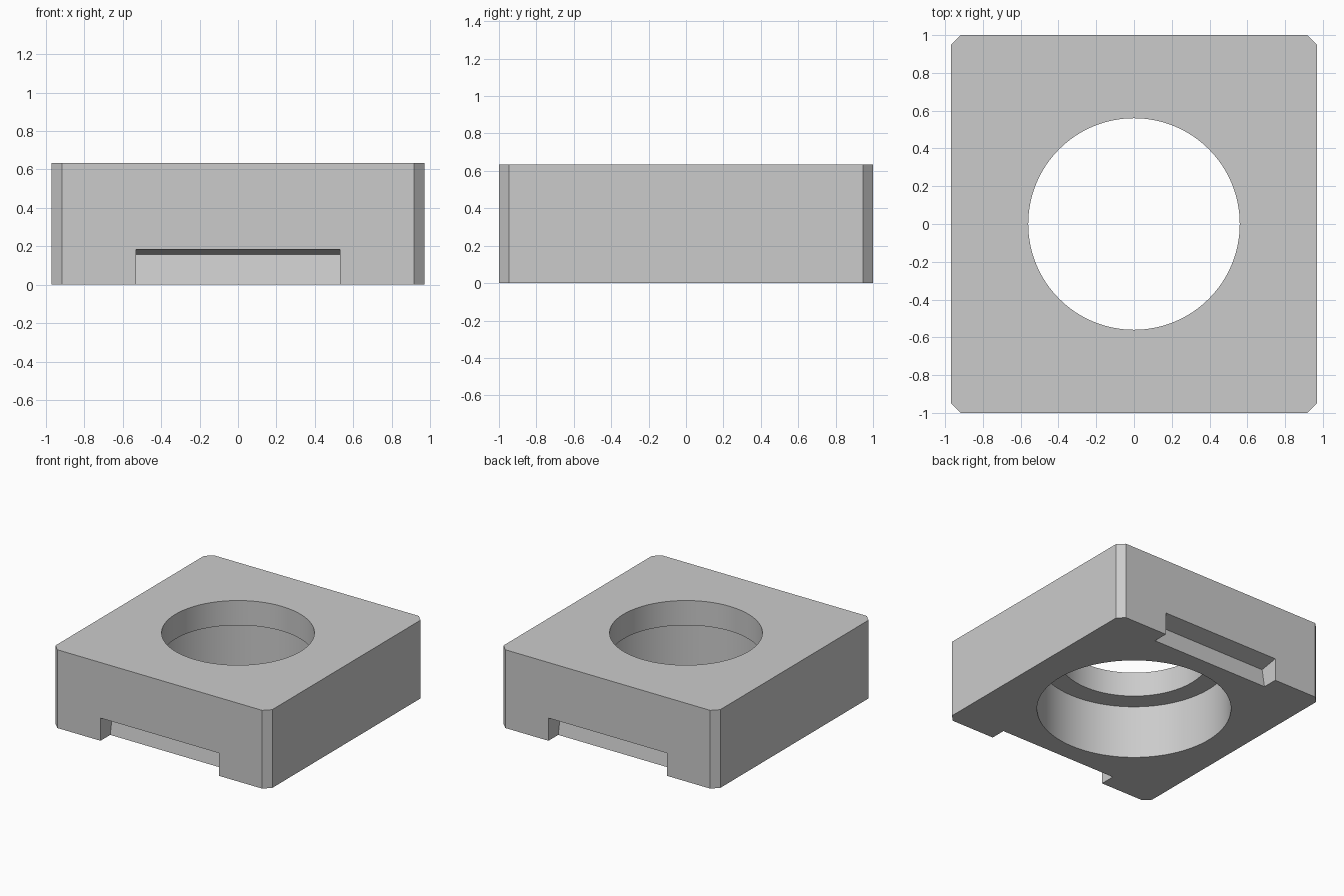
import bpy
import bmesh
import math
from mathutils import Matrix

cube = bpy.data.objects.get("Cube")
if cube:
    bpy.data.objects.remove(cube, do_unlink=True)

HALF_X, HALF_Y, HEIGHT, CHAMFER = 0.97, 1.0, 0.633, 0.053
BORE_R, COUNTERBORE_R, LEDGE_Z = 0.56, 0.72, 0.433
SLOT_HALF, TILT = 0.53, math.radians(10)

grey = bpy.data.materials.new("plain grey")
grey.use_nodes = True
colour = (0.6, 0.6, 0.6, 1)
grey.diffuse_color = colour
grey.node_tree.nodes["Principled BSDF"].inputs["Base Color"].default_value = colour


def make_object(name, bm):
    bmesh.ops.recalc_face_normals(bm, faces=bm.faces)
    mesh = bpy.data.meshes.new(name)
    bm.to_mesh(mesh)
    bm.free()
    mesh.materials.append(grey)
    obj = bpy.data.objects.new(name, mesh)
    bpy.context.collection.objects.link(obj)
    return obj


def prism(name, profile, direction):
    """Extrude a closed outline along a direction."""
    bm = bmesh.new()
    face = bm.faces.new([bm.verts.new(p) for p in profile])
    result = bmesh.ops.extrude_face_region(bm, geom=[face], use_keep_orig=True)
    verts = [v for v in result["geom"] if isinstance(v, bmesh.types.BMVert)]
    bmesh.ops.translate(bm, verts=verts, vec=direction)
    return make_object(name, bm)


def cylinder(name, radius, bottom, top):
    bm = bmesh.new()
    bmesh.ops.create_cone(bm, cap_ends=True, segments=128, radius1=radius,
                          radius2=radius, depth=top - bottom,
                          matrix=Matrix.Translation((0, 0, (top + bottom) / 2)))
    return make_object(name, bm)


def slot(name, side):
    """Tilted box: roof slopes down inwards, back wall leans outwards below."""
    inner_y, inner_z, reach, drop = HALF_Y - 0.152, 0.157, 0.4, 0.25
    c, s = math.cos(TILT), math.sin(TILT)
    corners = [(0, 0), (reach * c, reach * s),
               (reach * c + drop * s, reach * s - drop * c),
               (drop * s, -drop * c)]
    outline = [(-SLOT_HALF, side * (inner_y + y), inner_z + z) for y, z in corners]
    return prism(name, outline, (2 * SLOT_HALF, 0, 0))


# Block with chamfered upright corners
a, b = HALF_X - CHAMFER, HALF_Y - CHAMFER
outline = [(-a, -HALF_Y, 0), (a, -HALF_Y, 0), (HALF_X, -b, 0), (HALF_X, b, 0),
           (a, HALF_Y, 0), (-a, HALF_Y, 0), (-HALF_X, b, 0), (-HALF_X, -b, 0)]
block = prism("bored_block", outline, (0, 0, HEIGHT))

# Stepped bore and the two grip slots
cutters = [cylinder("bore_cutter", BORE_R, -0.2, HEIGHT + 0.2),
           cylinder("counterbore_cutter", COUNTERBORE_R, -0.3, LEDGE_Z),
           slot("front_slot_cutter", -1),
           slot("back_slot_cutter", 1)]

bpy.ops.object.select_all(action="DESELECT")
block.select_set(True)
bpy.context.view_layer.objects.active = block
for cutter in cutters:
    cutter.hide_render = True
    mod = block.modifiers.new(cutter.name, "BOOLEAN")
    mod.operation = "DIFFERENCE"
    mod.solver = "EXACT"
    mod.object = cutter
    bpy.ops.object.modifier_apply(modifier=mod.name)
for cutter in cutters:
    bpy.data.objects.remove(cutter, do_unlink=True)

# Smooth bore walls, sharp edges elsewhere
bpy.ops.object.shade_smooth_by_angle(angle=math.radians(30))
